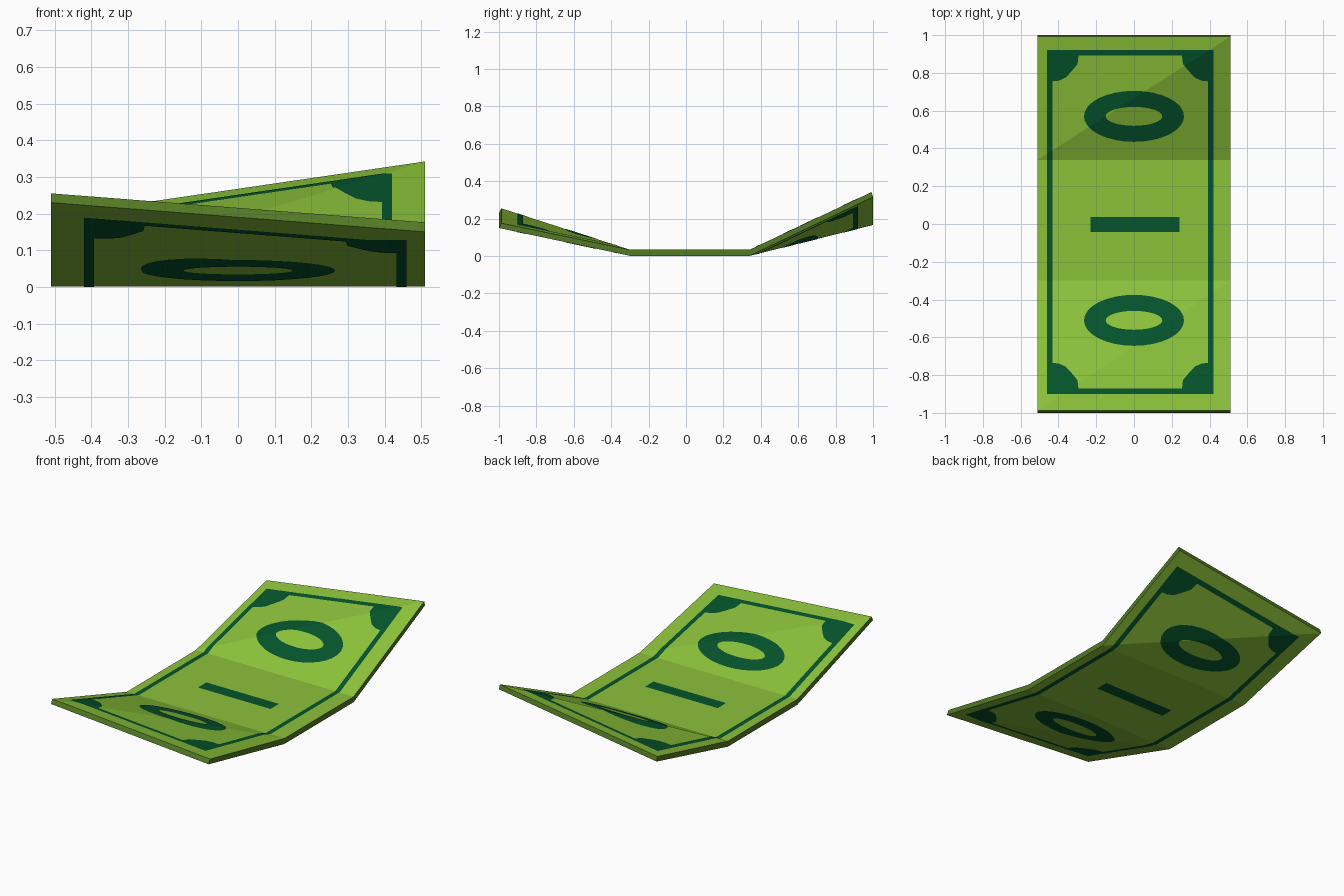
import bpy, bmesh, math
from mathutils import Vector

if "Cube" in bpy.data.objects:
    bpy.data.objects.remove(bpy.data.objects["Cube"])

W = 0.51                       # half width
F0, B0 = -0.30, 0.34           # fold lines
LIFT = 0.0015                  # how far the print sits off the paper
# flat height, end heights (left, right), end y values, which way the face looks
TOP = dict(flat=0.034, front=(0.255, 0.176), back=(0.193, 0.342), y=(-0.987, 0.992), side=1)
UNDER = dict(flat=LIFT, front=(0.23, 0.15), back=(0.166, 0.316), y=(-1.0, 1.0), side=-1)


def material(name, rgb):
    m = bpy.data.materials.new(name)
    m.diffuse_color = (*rgb, 1)
    m.use_nodes = True
    m.node_tree.nodes["Principled BSDF"].inputs["Base Color"].default_value = m.diffuse_color
    return m


PAPER = material("light green paper", (0.262, 0.545, 0.043))
EDGE = material("olive green edge", (0.085, 0.195, 0.018))
INK = material("dark green ink", (0.0015, 0.090, 0.025))


def finish(bm, name, *mats):
    me = bpy.data.meshes.new(name)
    bm.to_mesh(me)
    bm.free()
    for m in mats:
        me.materials.append(m)
    ob = bpy.data.objects.new(name, me)
    bpy.context.collection.objects.link(ob)
    return ob


def height(s, x, y):
    """Height of the folded sheet; each raised flap is two flat triangles."""
    u = (x + W) / (2 * W)
    if F0 <= y <= B0:
        return s["flat"]
    if y > B0:
        v, ends, rising = (y - B0) / (s["y"][1] - B0), s["back"], s["side"] > 0
    else:
        v, ends, rising = (F0 - y) / (F0 - s["y"][0]), s["front"], s["side"] < 0
    l, r = (e - s["flat"] for e in ends)
    if not rising:
        u, l, r = 1 - u, r, l
    return s["flat"] + v * l + min(u, v) * (r - l)


# Folded sheet of paper, with a darker rim
bm = bmesh.new()
rows = []
for s in (TOP, UNDER):
    side = [[bm.verts.new((x, y, height(s, x, y))) for x in (-W, W)]
            for y in (s["y"][0], F0, B0, s["y"][1])]
    rows.append(side)
    for i in range(3):
        (a, b), (c, d) = side[i], side[i + 1]
        if i == 1:
            faces = [(a, b, d, c)]
        elif s["side"] > 0:
            faces = [(a, b, d), (a, d, c)]
        else:
            faces = [(a, b, c), (b, d, c)]
        for f in faces:
            bm.faces.new(f)
t, n = rows
rim = [(t[i][k], t[i + 1][k], n[i + 1][k], n[i][k]) for i in range(3) for k in (0, 1)]
rim += [(t[i][0], t[i][1], n[i][1], n[i][0]) for i in (0, 3)]
for f in rim:
    bm.faces.new(f).material_index = 1
bmesh.ops.recalc_face_normals(bm, faces=bm.faces)
finish(bm, "paper_sheet", PAPER, EDGE)


def rect(x0, x1, y0, y1):
    return [[(x0, y0), (x1, y0), (x1, y1), (x0, y1)]]


def frame():
    x0, x1, y0, y1, w = -0.46, 0.42, -0.90, 0.92, 0.028
    return (rect(x0, x1, y0, y0 + w) + rect(x0, x1, y1 - w, y1)
            + rect(x0, x0 + w, y0 + w, y1 - w) + rect(x1 - w, x1, y0 + w, y1 - w))


def corners():
    out = []
    for cx, dx in ((-0.432, 1), (0.392, -1)):
        for cy, dy in ((-0.872, 1), (0.892, -1)):
            arc = [(0, 0), (0.138, 0), (0.133, 0.045), (0.10, 0.085),
                   (0.07, 0.117), (0.035, 0.133), (0, 0.137)]
            out.append([(cx + dx * x, cy + dy * y) for x, y in arc])
    return out


def oval(cy, n=32):
    """Plain oval ring ornament."""
    def p(i, rx, ry):
        a = 2 * math.pi * i / n
        return (rx * math.cos(a), cy + ry * math.sin(a))
    return [[p(i, 0.265, 0.135), p(i + 1, 0.265, 0.135),
             p(i + 1, 0.15, 0.05), p(i, 0.15, 0.05)] for i in range(n)]


def printed(name, polys, s):
    """Lay flat shapes on the folded sheet, cutting them at every crease."""
    bm = bmesh.new()
    d = s["side"]
    for poly in polys:
        bm.faces.new([bm.verts.new((x * d, y, 0)) for x, y in poly])
    y0, y1 = s["y"]
    cuts = [((0, F0), (1, F0)), ((0, B0), (1, B0)),
            ((-W * d, B0), (W * d, y1)), ((W * d, F0), (-W * d, y0))]
    for a, b in cuts:
        no = Vector((a[1] - b[1], b[0] - a[0], 0))
        bmesh.ops.bisect_plane(bm, geom=bm.verts[:] + bm.edges[:] + bm.faces[:],
                               plane_co=(*a, 0), plane_no=no, dist=1e-6)
    bmesh.ops.remove_doubles(bm, verts=bm.verts, dist=1e-5)
    for v in bm.verts:
        v.co.z = height(s, v.co.x, v.co.y) + LIFT * d
    for f in bm.faces:
        f.normal_update()
        if f.normal.z * d < 0:
            f.normal_flip()
    finish(bm, name, INK)


# Printed decoration on both faces of the sheet
for label, s in (("top", TOP), ("underside", UNDER)):
    printed(label + "_border", frame(), s)
    printed(label + "_corner_ornaments", corners(), s)
    printed(label + "_front_oval", oval(-0.51), s)
    printed(label + "_back_oval", oval(0.57), s)
    printed(label + "_centre_bar", rect(-0.23, 0.24, -0.042, 0.036), s)
